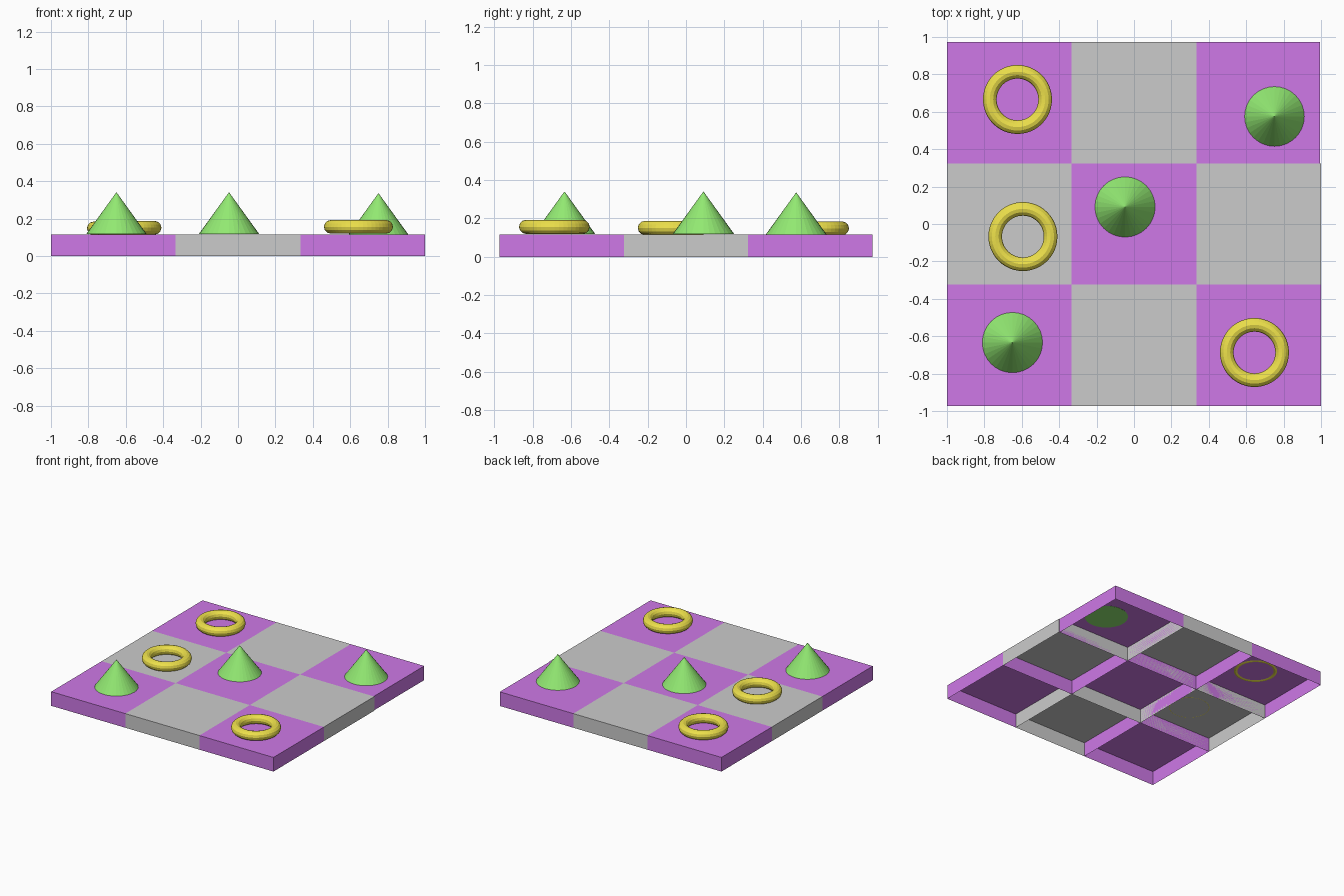
import bpy, bmesh

if "Cube" in bpy.data.objects:
    bpy.data.objects.remove(bpy.data.objects["Cube"])


def material(name, rgb):
    m = bpy.data.materials.new(name)
    m.diffuse_color = (*rgb, 1)
    m.use_nodes = True
    m.node_tree.nodes["Principled BSDF"].inputs["Base Color"].default_value = m.diffuse_color
    return m


purple = material("purple", (0.62, 0.19, 0.80))
green = material("green", (0.29, 0.82, 0.17))
yellow = material("yellow", (0.85, 0.75, 0.07))

TOP = 0.115              # board height
TX, TY = 2 / 3, 1.945 / 3  # tile size


def tile(name, x, y, sx, sy, h, mat):
    """Hollow square tile: a box without its underside."""
    bm = bmesh.new()
    bmesh.ops.create_cube(bm, size=1)
    bm.normal_update()
    under = [f for f in bm.faces if f.normal.z < -0.5]
    bmesh.ops.delete(bm, geom=under, context='FACES_ONLY')
    for v in bm.verts:
        v.co = (x + v.co.x * sx, y + v.co.y * sy, (v.co.z + 0.5) * h)
    me = bpy.data.meshes.new(name)
    bm.to_mesh(me)
    bm.free()
    ob = bpy.data.objects.new(name, me)
    bpy.context.collection.objects.link(ob)
    if mat:
        me.materials.append(mat)


# Checkered board, purple on the corners and centre
for row in range(3):
    for col in range(3):
        dark = (row + col) % 2 == 0
        shrink = 0.005 if row == col == 2 else 0  # back right tile is a touch smaller
        tile(f"tile_{row}_{col}", (col - 1) * TX - shrink / 2, (row - 1) * TY,
             TX - shrink, TY, TOP, purple if dark else None)

# Cone pieces: x, y, base height
for i, (x, y, z) in enumerate([(-0.65, -0.634, 0.118), (-0.048, 0.091, 0.118),
                               (0.751, 0.575, 0.113)]):
    bpy.ops.mesh.primitive_cone_add(vertices=32, radius1=0.161, radius2=0, depth=0.223,
                                    location=(x, y, z + 0.1115))
    ob = bpy.context.object
    ob.name = f"cone_piece_{i + 1}"
    ob.data.materials.append(green)

# Ring pieces: x, y, centre height
for i, (x, y, z) in enumerate([(-0.623, 0.666, 0.148), (-0.594, -0.067, 0.151),
                               (0.644, -0.687, 0.156)]):
    bpy.ops.mesh.primitive_torus_add(major_radius=0.148, minor_radius=0.0365,
                                     major_segments=48, minor_segments=12,
                                     location=(x, y, z))
    ob = bpy.context.object
    ob.name = f"ring_piece_{i + 1}"
    ob.data.materials.append(yellow)
